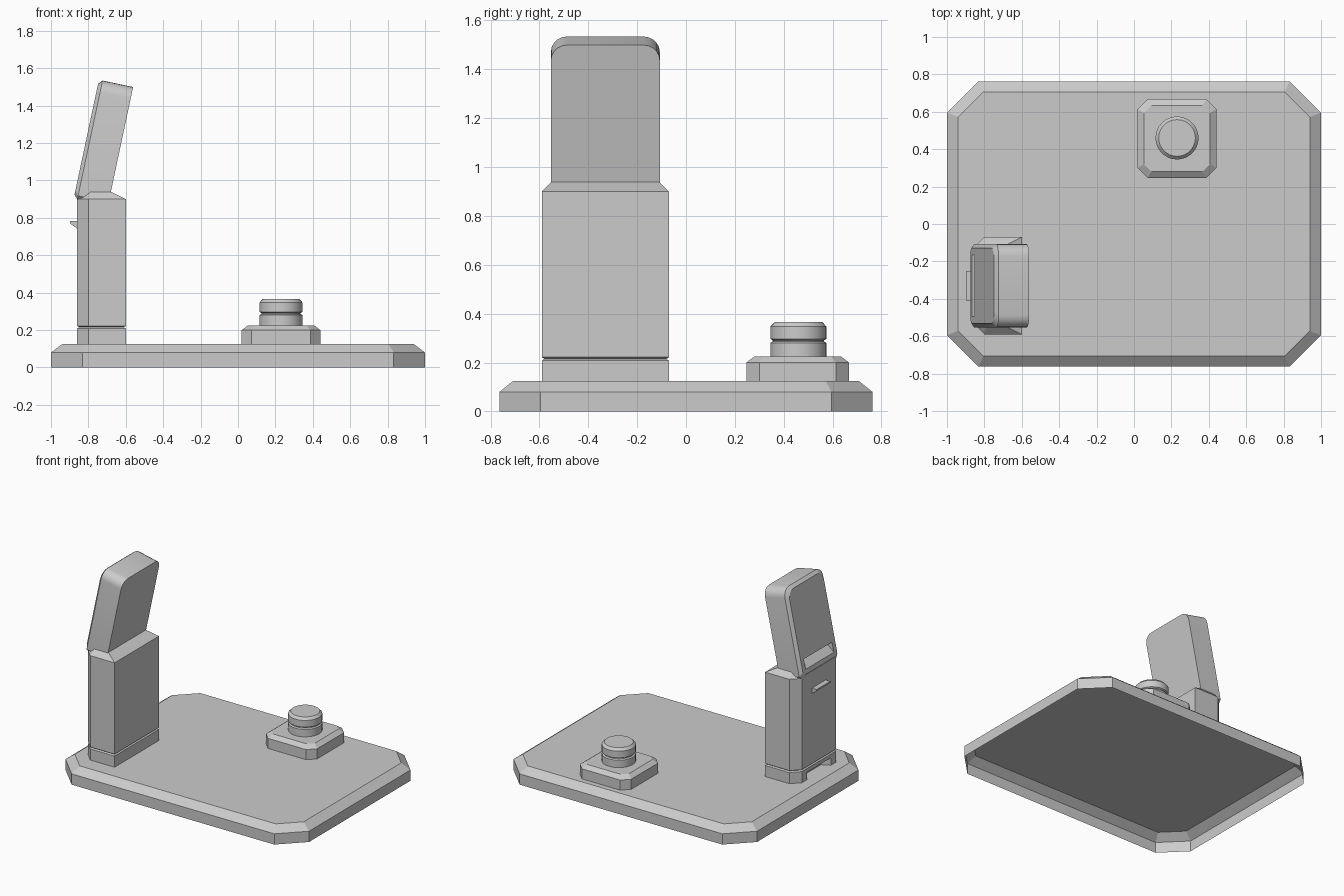
import bpy, bmesh, math
from mathutils import Matrix, Vector

old = bpy.data.objects.get("Cube")
if old:
    bpy.data.objects.remove(old, do_unlink=True)

grey = bpy.data.materials.new("plain_grey")
grey.use_nodes = True
grey.diffuse_color = (0.6, 0.6, 0.6, 1)
grey.node_tree.nodes["Principled BSDF"].inputs["Base Color"].default_value = (0.6, 0.6, 0.6, 1)


def plate(x0, x1, y0, y1, cut_left, cut_right):
    """Rectangle outline with cut corners on the -x and +x sides."""
    points = []
    for x, y, sx, sy, cut in ((x0, y0, 1, 1, cut_left), (x1, y0, -1, 1, cut_right),
                              (x1, y1, -1, -1, cut_right), (x0, y1, 1, -1, cut_left)):
        if cut:
            pair = [(x, y + sy * cut), (x + sx * cut, y)]
            points += pair if sx == sy else pair[::-1]
        else:
            points.append((x, y))
    return points


def circle(cx, cy, r, n=32):
    return [(cx + r * math.cos(2 * math.pi * i / n),
             cy + r * math.sin(2 * math.pi * i / n)) for i in range(n)]


def loft(name, rings, bottom=True, matrix=None, smooth=False):
    """Skin a stack of (outline, height) rings into one solid or shell."""
    bm = bmesh.new()
    loops = [[bm.verts.new((x, y, z)) for x, y in outline] for outline, z in rings]
    for a, b in zip(loops, loops[1:]):
        for i in range(len(a)):
            j = (i + 1) % len(a)
            bm.faces.new((a[i], a[j], b[j], b[i]))
    bm.faces.new(loops[-1])
    if bottom:
        bm.faces.new(loops[0][::-1])
    if matrix:
        bm.transform(matrix)
    bmesh.ops.recalc_face_normals(bm, faces=bm.faces)
    mesh = bpy.data.meshes.new(name)
    bm.to_mesh(mesh)
    bm.free()
    mesh.materials.append(grey)
    obj = bpy.data.objects.new(name, mesh)
    bpy.context.collection.objects.link(obj)
    if smooth:
        bpy.ops.object.select_all(action='DESELECT')
        obj.select_set(True)
        bpy.context.view_layer.objects.active = obj
        bpy.ops.object.shade_smooth_by_angle(angle=math.radians(28))
    return obj


# Base tray: hollow shell, open underneath
DECK = 0.125
rim = plate(-1, 1, -0.763, 0.763, 0.168, 0.168)
loft("base_tray", [(rim, 0), (rim, 0.08),
                   (plate(-0.94, 0.94, -0.707, 0.707, 0.135, 0.135), DECK)], bottom=False)

# Knob pedestal and grooved round knob
foot = plate(0.02, 0.44, 0.247, 0.667, 0.053, 0.053)
loft("knob_pedestal", [(foot, DECK), (foot, 0.2),
                       (plate(0.053, 0.407, 0.28, 0.634, 0.04, 0.04), 0.225)], bottom=False)
knob_profile = [(0.115, 0.225), (0.115, 0.28), (0.105, 0.286), (0.105, 0.291),
                (0.115, 0.297), (0.115, 0.347), (0.098, 0.365)]
loft("knob", [(circle(0.23, 0.46, r), z) for r, z in knob_profile], bottom=False, smooth=True)

# Post plinth with a cable notch in its rear side
Y0, Y1 = -0.59, -0.07
MID = (Y0 + Y1) / 2
outline = plate(-0.86, -0.6, Y0, Y1, 0.06, 0)
notch = [(-0.86, MID + 0.14), (-0.8, MID + 0.11), (-0.8, MID - 0.11), (-0.86, MID - 0.14)]
loft("plinth_feet", [(outline + notch, DECK), (outline + notch, 0.18)], bottom=False)
seam = plate(-0.85, -0.61, Y0 + 0.01, Y1 - 0.01, 0.055, 0)
loft("plinth", [(outline, 0.18), (outline, 0.208), (seam, 0.215)])

# Post body with sloped shoulders
loft("post", [(seam, 0.215), (outline, 0.222), (outline, 0.9),
              (plate(-0.83, -0.68, Y0 + 0.04, Y1 - 0.04, 0.04, 0), 0.94)])

# Small wedge latch on the rear of the post
upright = Matrix(((1, 0, 0, 0), (0, 0, 1, 0), (0, 1, 0, 0), (0, 0, 0, 1)))
wedge = [(-0.85, 0.735), (-0.898, 0.77), (-0.898, 0.782), (-0.85, 0.782)]
loft("latch", [(wedge, MID - 0.08), (wedge, MID + 0.08)], matrix=upright)

# Tilted head: rounded panel, local x = width, y = length, z = thickness
tilt = math.radians(12)
up = Vector((math.sin(tilt), 0, math.cos(tilt)))
out = Vector((math.cos(tilt), 0, -math.sin(tilt)))
side = Vector((0, 1, 0))
head_frame = Matrix.Translation((-0.875, MID, 0.92)) @ Matrix((side, up, out)).transposed().to_4x4()


def panel(inset):
    """Upright panel outline: rounded top corners, clipped bottom corners."""
    w, top, low, r = 0.223 - inset, 0.632 - inset, -0.018 + inset, 0.065
    points = [(-w, low + 0.02), (-w + 0.02, low), (w - 0.02, low), (w, low + 0.02)]
    for s, start in ((1, 0), (-1, 90)):
        for i in range(6):
            a = math.radians(start + i * 18)
            points.append((s * (w - r) + r * math.cos(a), top - r + r * math.sin(a)))
    return points


head = loft("head", [(panel(0.022), 0), (panel(0), 0.02), (panel(0), 0.187)],
            matrix=head_frame)

# Ramped finger slot cut into the rear of the head
ramp = [(0.03, -0.005), (0.11, 0.055), (0.11, -0.02), (0.03, -0.02)]
across = head_frame @ Matrix(((0, 0, 1, 0), (1, 0, 0, 0), (0, 1, 0, 0), (0, 0, 0, 1)))
cutter = loft("slot_cutter", [(ramp, -0.165), (ramp, 0.165)], matrix=across)
cutter.hide_render = True
cut = head.modifiers.new("finger_slot", 'BOOLEAN')
cut.operation = 'DIFFERENCE'
cut.solver = 'EXACT'
cut.object = cutter
bpy.ops.object.select_all(action='DESELECT')
head.select_set(True)
bpy.context.view_layer.objects.active = head
bpy.ops.object.modifier_apply(modifier=cut.name)
bpy.data.objects.remove(cutter, do_unlink=True)
bpy.ops.object.shade_smooth_by_angle(angle=math.radians(28))
